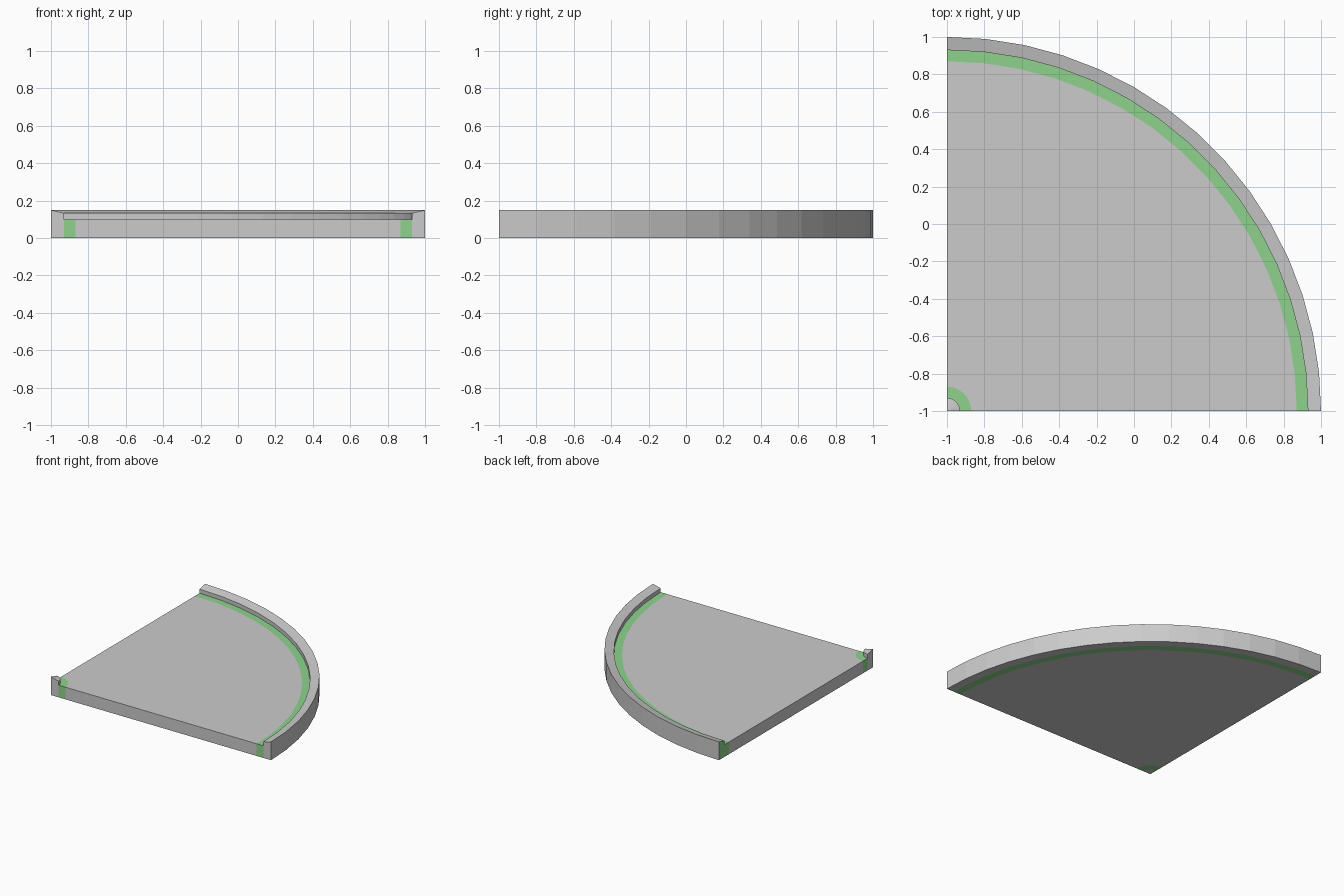
import bpy, bmesh, math

if "Cube" in bpy.data.objects:
    bpy.data.objects.remove(bpy.data.objects["Cube"])

SEGS = 15
STEP = math.radians(90 / SEGS)


def material(name, rgb):
    m = bpy.data.materials.new(name)
    m.diffuse_color = (*rgb, 1)
    m.use_nodes = True
    m.node_tree.nodes["Principled BSDF"].inputs["Base Color"].default_value = m.diffuse_color
    return m


green = material("green", (0.27, 0.65, 0.27))
white = material("white", (0.94, 0.94, 0.96))
grey = material("grey", (0.8, 0.8, 0.8))


def arc_point(r, i):
    # arcs near the corner use double-length facets
    if r < 1.5 and i % 2 and i < SEGS:
        a, b = arc_point(r, i - 1), arc_point(r, i + 1 if i < SEGS - 1 else SEGS - 1)
        return (a[0] + b[0]) / 2, (a[1] + b[1]) / 2
    return r * math.cos(i * STEP) - 1, r * math.sin(i * STEP) - 1


def band(name, r0, r1, z0, z1, mat=None, end_mat=None):
    """Quarter-turn solid between two radii with its own inner and outer height."""
    bm = bmesh.new()
    rows = []
    for i in range(SEGS + 1):
        row = []
        for r, z in ((r0, 0), (r1, 0), (r1, z1), (r0, z0)):
            x, y = arc_point(r, i)
            row.append(bm.verts.new((x, y, z)))
        rows.append(row)
    for a, b in zip(rows, rows[1:]):
        for k in range(4):
            n = (k + 1) % 4
            bm.faces.new((a[k], a[n], b[n], b[k]))
    bm.faces.new(rows[0])
    end = bm.faces.new(rows[-1])
    if end_mat:
        end.material_index = 1
    bmesh.ops.remove_doubles(bm, verts=bm.verts, dist=1e-5)
    bmesh.ops.recalc_face_normals(bm, faces=bm.faces)
    me = bpy.data.meshes.new(name)
    bm.to_mesh(me)
    bm.free()
    for m in (mat, end_mat):
        if m:
            me.materials.append(m)
    ob = bpy.data.objects.new(name, me)
    bpy.context.collection.objects.link(ob)
    return ob


# raised kerbs at the corner and the outer rim
band("inner_kerb", 0, 0.07, 0.15, 0.133)
band("outer_kerb", 1.93, 2.0, 0.133, 0.15, grey, green)
# green edge strips
band("inner_edge_strip", 0.07, 0.13, 0.1, 0.1, green)
band("outer_edge_strip", 1.87, 1.93, 0.1, 0.1, green)
# two lanes with the centre line between
band("inner_lane", 0.13, 0.97, 0.1, 0.1)
band("centre_line", 0.97, 1.03, 0.1, 0.1, white)
band("outer_lane", 1.03, 1.87, 0.1, 0.1)
